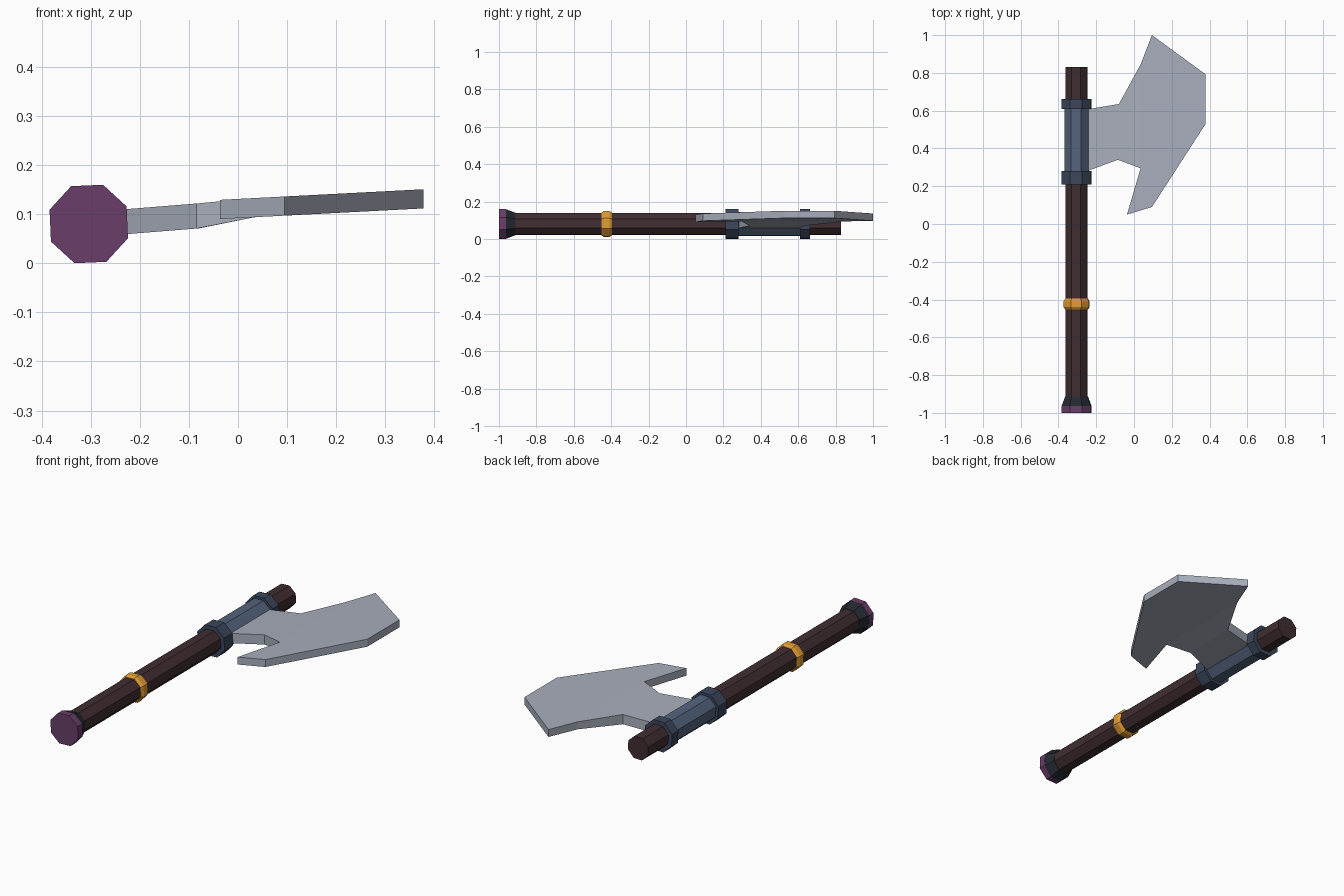
import bpy, bmesh, math

if "Cube" in bpy.data.objects:
    bpy.data.objects.remove(bpy.data.objects["Cube"])

AX, AZ = -0.304, 0.08          # handle axis
ROLL = math.radians(2.5)       # whole axe is rolled slightly


def material(name, r, g, b):
    lin = [((c / 255 + 0.055) / 1.055) ** 2.4 for c in (r, g, b)]
    m = bpy.data.materials.new(name)
    m.diffuse_color = (*lin, 1)
    m.use_nodes = True
    m.node_tree.nodes["Principled BSDF"].inputs["Base Color"].default_value = m.diffuse_color
    return m


WOOD = material("dark wood", 64, 45, 49)
STEEL = material("blade steel", 168, 174, 188)
BLUE = material("blue steel", 84, 99, 126)
DARK_BLUE = material("dark blue steel", 59, 71, 92)
GOLD = material("gold", 224, 156, 52)
PURPLE = material("purple", 106, 63, 106)
BLACK = material("black iron", 36, 41, 49)


def finish(name, bm, mat):
    bmesh.ops.recalc_face_normals(bm, faces=bm.faces)
    me = bpy.data.meshes.new(name)
    bm.to_mesh(me)
    bm.free()
    me.materials.append(mat)
    ob = bpy.data.objects.new(name, me)
    bpy.context.collection.objects.link(ob)


def turned(name, profile, mat, sides=8):
    """Octagonal solid along y from (y, radius) pairs."""
    bm = bmesh.new()
    rings = []
    for y, r in profile:
        angles = [ROLL + math.tau * (i + 0.5) / sides for i in range(sides)]
        rings.append([bm.verts.new((AX + r * math.cos(a), y, AZ + r * math.sin(a)))
                      for a in angles])
    for a, b in zip(rings, rings[1:]):
        for i in range(sides):
            j = (i + 1) % sides
            bm.faces.new((a[i], a[j], b[j], b[i]))
    bm.faces.new(rings[0])
    bm.faces.new(rings[-1])
    finish(name, bm, mat)


# Handle and fittings
turned("handle", [(-0.95, 0.062), (0.83, 0.062)], WOOD)
turned("pommel_cap", [(-1.0, 0.085), (-0.963, 0.085)], PURPLE)
turned("pommel_collar", [(-0.963, 0.084), (-0.912, 0.064)], BLACK)
turned("grip_ring", [(-0.453, 0.064), (-0.44, 0.073), (-0.41, 0.073), (-0.395, 0.064)], GOLD)
turned("head_socket", [(0.25, 0.069), (0.63, 0.069)], BLUE)
turned("lower_socket_ring", [(0.21, 0.084), (0.28, 0.084)], DARK_BLUE)
turned("upper_socket_ring", [(0.61, 0.084), (0.662, 0.084)], DARK_BLUE)

# Blade: outline (x, y), split into shank, neck and head panels
outline = [(-0.29, 0.60), (-0.08, 0.635), (0.035, 0.845), (0.095, 1.0),
           (0.378, 0.793), (0.378, 0.528), (0.095, 0.09), (-0.037, 0.05),
           (0.035, 0.295), (-0.085, 0.34), (-0.29, 0.265)]
panels = [(0, 1, 9, 10), (1, 2, 8, 9), (2, 3, 4, 5, 6, 7, 8)]
bm = bmesh.new()
top, bottom = [], []
for i, (x, y) in enumerate(outline):
    shank = i in (0, 1, 9, 10)
    z = 0.103 + 0.08 * x if shank else 0.1116 + 0.052 * x
    half = 0.0255 if shank else 0.0195
    top.append(bm.verts.new((x, y, z + half)))
    bottom.append(bm.verts.new((x, y, z - half)))
for p in panels:
    bm.faces.new([top[i] for i in p])
    bm.faces.new([bottom[i] for i in reversed(p)])
for i in range(len(outline)):
    j = (i + 1) % len(outline)
    bm.faces.new((top[i], top[j], bottom[j], bottom[i]))
finish("blade", bm, STEEL)
